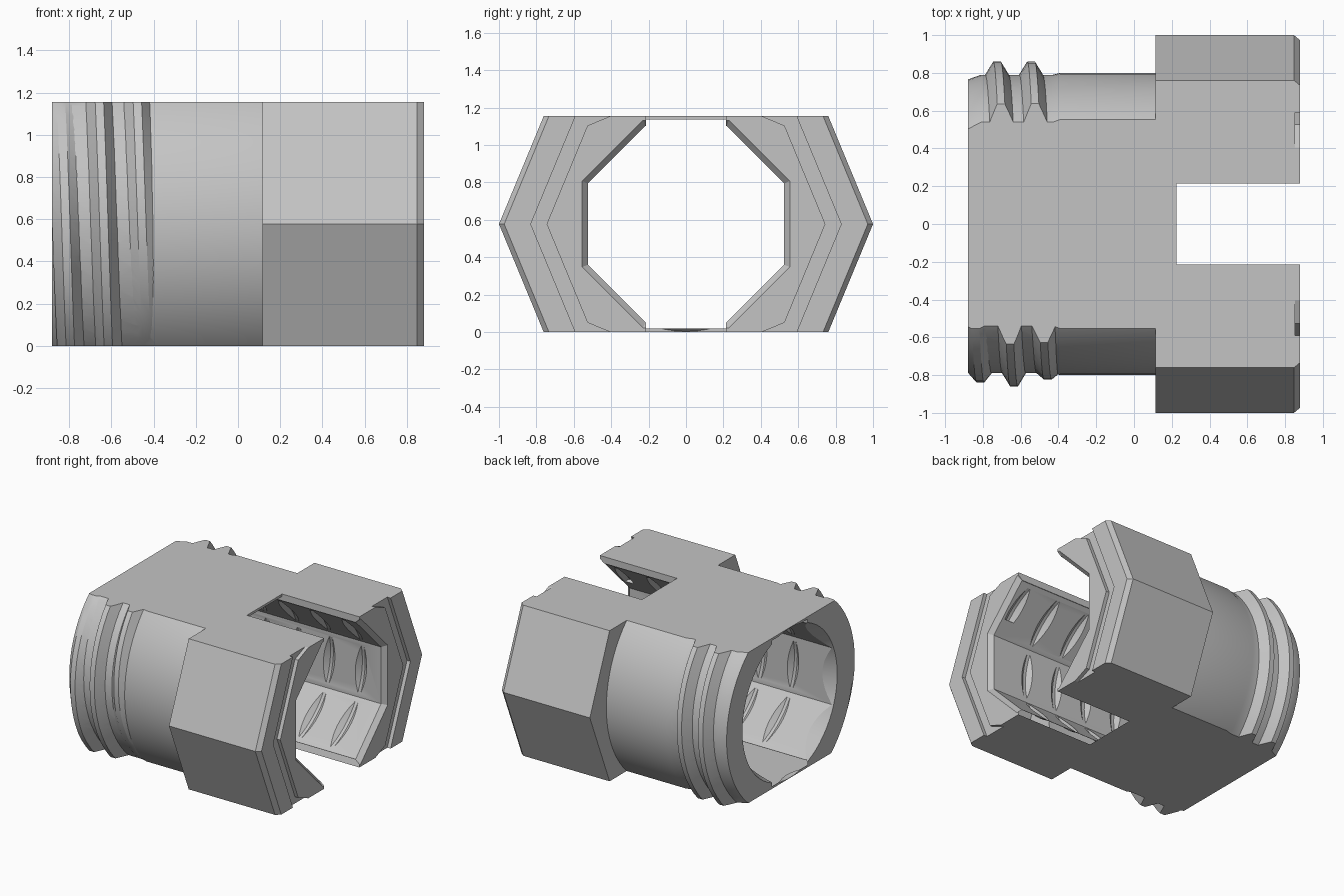
import bpy, bmesh
from math import pi, cos, sin

cube = bpy.data.objects.get("Cube")
if cube:
    bpy.data.objects.remove(cube, do_unlink=True)

MID = 0.577                 # height of the bore axis
FLAT = 1 / cos(pi / 8)      # octagon corner radius per unit of apothem

steel = bpy.data.materials.new("plain grey")
steel.use_nodes = True
grey = (0.55, 0.55, 0.55, 1)
steel.diffuse_color = grey
steel.node_tree.nodes["Principled BSDF"].inputs["Base Color"].default_value = grey


def point(x, r, a):
    return (x, -r * cos(a), MID - r * sin(a))


def loft(name, rings, loop=False):
    """Skin a list of equal point rings; loop joins last to first, else caps the ends."""
    bm = bmesh.new()
    rows = [[bm.verts.new(p) for p in ring] for ring in rings]
    n = len(rows[0])
    pairs = list(zip(rows, rows[1:]))
    if loop:
        pairs.append((rows[-1], rows[0]))
    else:
        bm.faces.new(rows[0])
        bm.faces.new(rows[-1])
    for a, b in pairs:
        for i in range(n):
            j = (i + 1) % n
            bm.faces.new((a[i], a[j], b[j], b[i]))
    bmesh.ops.recalc_face_normals(bm, faces=bm.faces)
    mesh = bpy.data.meshes.new(name)
    bm.to_mesh(mesh)
    bm.free()
    ob = bpy.data.objects.new(name, mesh)
    bpy.context.collection.objects.link(ob)
    mesh.materials.append(steel)
    return ob


def turned(name, profile, sides, phase=0, loop=False):
    """Solid turned about the bore axis from (x, radius) points."""
    return loft(name, [[point(x, r, phase + 2 * pi * i / sides) for i in range(sides)]
                       for x, r in profile], loop)


def box(name, x0, x1, y, z0, z1):
    return loft(name, [[(x, -y, z0), (x, y, z0), (x, y, z1), (x, -y, z1)] for x in (x0, x1)])


def helix(name, section, pitch, x0, a0, a1, steps=64):
    """Sweep a section, given as a function of angle, along a helix."""
    count = int((a1 - a0) / (2 * pi) * steps)
    rings = []
    for i in range(count + 1):
        a = a0 + (a1 - a0) * i / count
        rings.append([point(x0 + pitch * a / (2 * pi) + dx, r, a) for dx, r in section(a)])
    return loft(name, rings)


def combine(target, tool, operation):
    mod = target.modifiers.new("combine", 'BOOLEAN')
    mod.operation, mod.solver, mod.object = operation, 'EXACT', tool
    bpy.context.view_layer.objects.active = target
    bpy.ops.object.modifier_apply(modifier=mod.name)
    bpy.data.objects.remove(tool, do_unlink=True)


def thread_section(a):
    # crest fades in and out at the two ends of the thread
    fade = min(1, max(0, (a / pi + 2.35) / 0.5), max(0, (2.3 - a / pi) / 0.6))
    crest = 0.786 + 0.074 * fade
    return [(-0.065, 0.72), (-0.065, 0.786), (-0.02, crest),
            (0.02, crest), (0.065, 0.786), (0.065, 0.72)]


def lens_section(a):
    return [(-0.07, 0.505), (-0.012, 0.556), (0.012, 0.556), (0.07, 0.505)]


# round neck with its outer thread
fitting = turned("threaded_coupling", [(-0.88, 0.765), (-0.81, 0.79), (-0.43, 0.79),
                                       (-0.39, 0.8), (0.2, 0.8)], 96)
combine(fitting, helix("thread", thread_section, 0.18, -0.635, -2.35 * pi, 2.3 * pi), 'UNION')

# octagonal head with chamfered end
combine(fitting, turned("head", [(0.115, 1), (0.847, 1), (0.88, 0.972)], 8), 'UNION')

# flat top and bottom
combine(fitting, box("trim", -0.88, 0.88, 1.2, 0, 2 * MID), 'INTERSECT')

# octagonal bore with a chamfered mouth
bore = [(-1, 0.525), (0.845, 0.525), (0.88, 0.555), (0.95, 0.615)]
combine(fitting, turned("bore", [(x, r * FLAT) for x, r in bore], 8, pi / 8), 'DIFFERENCE')

# conical lead-in at the neck end
combine(fitting, turned("lead_in", [(-0.9, 0.574), (-0.88, 0.574), (-0.76, 0.51)], 64),
        'DIFFERENCE')

# shallow inner thread that only bites the middle of each bore facet
combine(fitting, helix("inner_thread", lens_section, 0.27, 0, -5.2 * pi, 5.8 * pi), 'DIFFERENCE')

# keyway along the top and bottom of the bore, and the open slot through the head
combine(fitting, box("keyway", -1, 1, 0.213, 0.018, 2 * MID - 0.018), 'DIFFERENCE')
combine(fitting, box("slot", 0.225, 1, 0.2131, -0.2, 1.4), 'DIFFERENCE')

# seal groove in the end face
groove = [(0.852, 0.745), (0.95, 0.745), (0.95, 0.83), (0.852, 0.83)]
combine(fitting, turned("groove", groove, 8, 0, True), 'DIFFERENCE')

# single material and smooth shading with sharp edges kept
fitting.data.materials.clear()
fitting.data.materials.append(steel)
for poly in fitting.data.polygons:
    poly.material_index = 0
bpy.ops.object.select_all(action='DESELECT')
fitting.select_set(True)
bpy.context.view_layer.objects.active = fitting
bpy.ops.object.shade_smooth_by_angle(angle=pi / 9)
